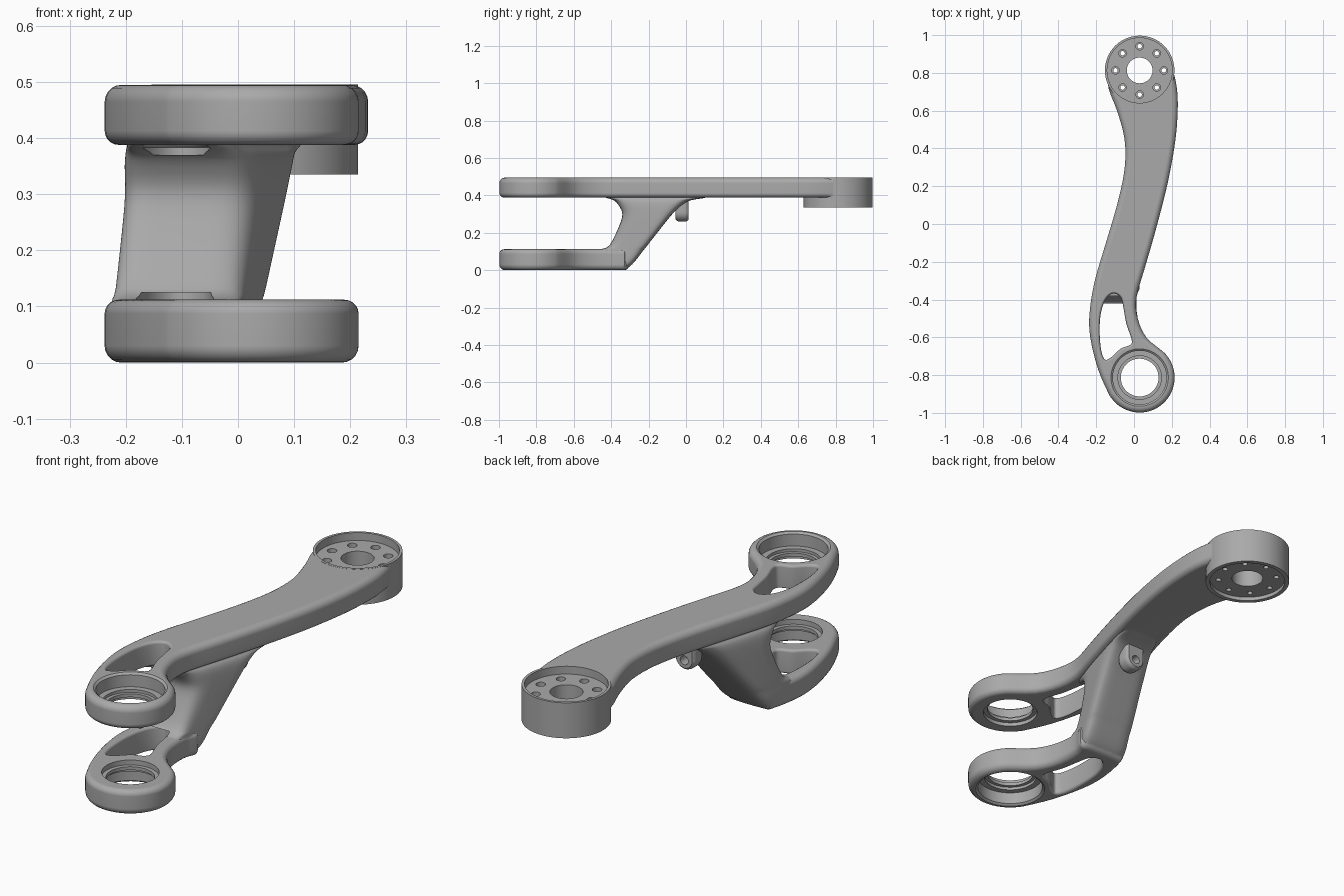
import bpy, bmesh
from math import sin, cos, pi, radians
from mathutils import Vector

cube = bpy.data.objects.get("Cube")
if cube:
    bpy.data.objects.remove(cube, do_unlink=True)

grey = bpy.data.materials.new("satin_grey")
grey.use_nodes = True
grey.diffuse_color = (0.4, 0.4, 0.4, 1)
grey.node_tree.nodes["Principled BSDF"].inputs["Base Color"].default_value = (0.4, 0.4, 0.4, 1)

JOINT_Y = 0.813          # both hubs sit at x = 0.03, y = -/+ JOINT_Y
HUB_X = 0.03


def spline(points, steps, closed=False):
    """Catmull-Rom curve through points of any dimension."""
    p = [Vector(q) for q in points]
    n = len(p)
    out = []
    for i in range(n if closed else n - 1):
        if closed:
            a, b, c, d = p[i - 1], p[i], p[(i + 1) % n], p[(i + 2) % n]
        else:
            a, b, c, d = p[max(i - 1, 0)], p[i], p[i + 1], p[min(i + 2, n - 1)]
        for s in range(steps):
            t = s / steps
            out.append(b + (c - a) * (t / 2) + (a * 2 - b * 5 + c * 4 - d) * (t * t / 2)
                       + (b * 3 - a - c * 3 + d) * (t ** 3 / 2))
    return out if closed else out + [p[-1]]


def offset(loop, d):
    """Move a counter-clockwise 2D loop outward by d."""
    out = []
    for i, p in enumerate(loop):
        t = (loop[(i + 1) % len(loop)] - loop[i - 1]).normalized()
        out.append(p + Vector((t.y, -t.x)) * d)
    return out


def loft(name, rings):
    """Closed solid skinned through matching rings of 3D points."""
    bm = bmesh.new()
    rows = [[bm.verts.new(co) for co in ring] for ring in rings]
    n = len(rows[0])
    for low, high in zip(rows, rows[1:]):
        for i in range(n):
            j = (i + 1) % n
            bm.faces.new((low[i], low[j], high[j], high[i]))
    bm.faces.new(rows[0][::-1])
    bm.faces.new(rows[-1])
    bmesh.ops.recalc_face_normals(bm, faces=bm.faces[:])
    mesh = bpy.data.meshes.new(name)
    bm.to_mesh(mesh)
    bm.free()
    mesh.materials.append(grey)
    obj = bpy.data.objects.new(name, mesh)
    bpy.context.collection.objects.link(obj)
    return obj


def prism(name, loop, levels):
    """Loft of one loop; levels are (z, outward offset)."""
    return loft(name, [[(p.x, p.y, z) for p in offset(loop, d)] for z, d in levels])


def turned(name, x, y, profile, sides=64):
    """Solid of revolution about a vertical axis; profile is (radius, z)."""
    return loft(name, [[(x + r * cos(2 * pi * i / sides), y + r * sin(2 * pi * i / sides), z)
                        for i in range(sides)] for r, z in profile])


def combine(target, tool, operation):
    mod = target.modifiers.new(tool.name, 'BOOLEAN')
    mod.operation, mod.solver, mod.object = operation, 'EXACT', tool
    bpy.context.view_layer.objects.active = target
    bpy.ops.object.modifier_apply(modifier=mod.name)
    bpy.data.objects.remove(tool, do_unlink=True)


def rounded(z0, z1, r0, r1, steps=5):
    """Levels of a slab with rounded lower and upper rims."""
    arc = [i / steps * pi / 2 for i in range(steps + 1)]
    return ([(z0 + r0 * (1 - cos(a)), r0 * (sin(a) - 1)) for a in arc]
            + [(z1 - r1 * (1 - cos(a)), r1 * (sin(a) - 1)) for a in reversed(arc)])


def arc(y, r, start, end, count):
    return [(HUB_X + r * cos(radians(start + (end - start) * i / count)),
             y + r * sin(radians(start + (end - start) * i / count))) for i in range(count + 1)]


# Edges of the S-shaped arm, front to back
left = [(-0.19, -0.77), (-0.23, -0.61), (-0.236, -0.48), (-0.21, -0.31), (-0.155, -0.12),
        (-0.09, 0.1), (-0.05, 0.29), (-0.05, 0.45), (-0.09, 0.6), (-0.135, 0.72)]
right = [(0.065, -0.6), (0.02, -0.5), (0.013, -0.39), (0.055, -0.24), (0.11, -0.05),
         (0.177, 0.21), (0.22, 0.45), (0.232, 0.635), (0.222, 0.75)]
front_arc = arc(-JOINT_Y, 0.185, 205, 408, 17)
outline = spline(front_arc + right + arc(JOINT_Y, 0.17, 10, 175, 12) + left[::-1], 3, True)


def edge_x(side, y):
    pts = spline(side, 8)
    for a, b in zip(pts, pts[1:]):
        if a.y <= y <= b.y:
            return a.x + (b.x - a.x) * (y - a.y) / (b.y - a.y)
    return pts[-1].x


# Upper arm
arm = prism("arm_link", outline, rounded(0.388, 0.495, 0.025, 0.03))

# Lower fork plate
fork_outline = spline(front_arc + right[:3] + [(0.03, -0.33), (-0.02, -0.305), (-0.17, -0.305),
                                               (-0.207, -0.33)] + left[2::-1], 3, True)
combine(arm, prism("lower_fork", fork_outline, rounded(0, 0.112, 0.03, 0.025)), 'UNION')

# Slanted web joining both plates: height, front y, back y, side inset
web_path = [(0.003, -0.45, -0.35, 0.035), (0.014, -0.46, -0.31, 0.014), (0.045, -0.46, -0.275, 0.002),
            (0.106, -0.46, -0.228, 0.002), (0.132, -0.41, -0.207, 0.002), (0.23, -0.36, -0.13, 0.002),
            (0.3, -0.34, -0.073, 0.002), (0.35, -0.362, -0.02, 0.004), (0.375, -0.39, 0.03, 0.01),
            (0.392, -0.44, 0.12, 0.02), (0.43, -0.45, 0.13, 0.02)]
rings = []
for z, front, back, inset in spline(web_path, 3):
    ring = []
    for i in range(72):
        c, s = cos(2 * pi * i / 72), sin(2 * pi * i / 72)
        u, v = (abs(k) ** 0.4 * (1 if k > 0 else -1) for k in (c, s))
        y = front + (back - front) * (v + 1) / 2
        x0, x1 = edge_x(left, y) + inset, edge_x(right, y) - inset
        ring.append((x0 + (x1 - x0) * (u + 1) / 2, y, z))
    rings.append(ring)
combine(arm, loft("web", rings), 'UNION')

# Rear hub and small cable lug
combine(arm, turned("rear_hub", HUB_X, JOINT_Y, [(0.184, 0.335), (0.184, 0.4955)], 96), 'UNION')
lug = [(0.05, 0.42), (-0.05, 0.42)] + [(-0.05 * cos(pi * i / 16), 0.31 - 0.05 * sin(pi * i / 16))
                                       for i in range(17)]
lug_rings = [[(x * k, y, 0.31 + (z - 0.31) * k) for x, z in lug]
             for y, k in ((-0.055, 0.8), (-0.045, 0.95), (-0.035, 1), (-0.005, 1), (0.005, 0.95), (0.013, 0.8))]
combine(arm, loft("lug", lug_rings), 'UNION')
hole = [[(0.02 * cos(pi * i / 12), y, 0.305 + 0.02 * sin(pi * i / 12)) for i in range(24)]
        for y in (-0.03, 0.1)]
combine(arm, loft("lug_hole", hole), 'DIFFERENCE')

# Curved slots through both fork plates
slot = spline([(-0.15, -0.4), (-0.175, -0.47), (-0.182, -0.56), (-0.175, -0.66), (-0.155, -0.717),
               (-0.12, -0.705), (-0.07, -0.66), (-0.02, -0.64), (-0.013, -0.61), (-0.04, -0.53),
               (-0.055, -0.45), (-0.07, -0.39), (-0.11, -0.368)], 5, True)
flare = [(-0.05, 0.012), (0, 0.012), (0.004, 0.005), (0.012, 0), (0.1, 0),
         (0.108, 0.005), (0.112, 0.012), (0.125, 0.012)]
combine(arm, prism("lower_slot", slot, flare), 'DIFFERENCE')
combine(arm, prism("upper_slot", slot, [(0.495 - z, d) for z, d in flare]), 'DIFFERENCE')

# Bearing seats: stepped bores, mirrored between the plates
bore = [(0.152, -0.05), (0.152, 0), (0.142, 0.008), (0.142, 0.062), (0.115, 0.062), (0.115, 0.075),
        (0.1, 0.075), (0.1, 0.09), (0.118, 0.09), (0.118, 0.14)]
combine(arm, turned("lower_bore", HUB_X, -JOINT_Y, bore), 'DIFFERENCE')
combine(arm, turned("upper_bore", HUB_X, -JOINT_Y, [(r, 0.495 - z) for r, z in bore]), 'DIFFERENCE')

# Rear hub recesses, centre hole and bolt circle
for name, r, z0, z1 in (("top_recess", 0.172, 0.46, 0.6), ("bottom_recess", 0.165, 0.2, 0.352),
                        ("centre_hole", 0.068, 0.2, 0.6)):
    combine(arm, turned(name, HUB_X, JOINT_Y, [(r, z0), (r, z1)]), 'DIFFERENCE')
for i in range(8):
    a = i * pi / 4
    bolt = turned("bolt_hole", HUB_X + 0.128 * cos(a), JOINT_Y + 0.128 * sin(a),
                  [(0.012, 0.3), (0.012, 0.44), (0.02, 0.44), (0.02, 0.5)], 20)
    combine(arm, bolt, 'DIFFERENCE')

# Smooth finish with crisp machined edges
bpy.ops.object.select_all(action='DESELECT')
arm.select_set(True)
bpy.context.view_layer.objects.active = arm
bpy.ops.object.shade_smooth_by_angle(angle=radians(35))
normals = arm.modifiers.new("weighted_normals", 'WEIGHTED_NORMAL')
normals.keep_sharp = True
